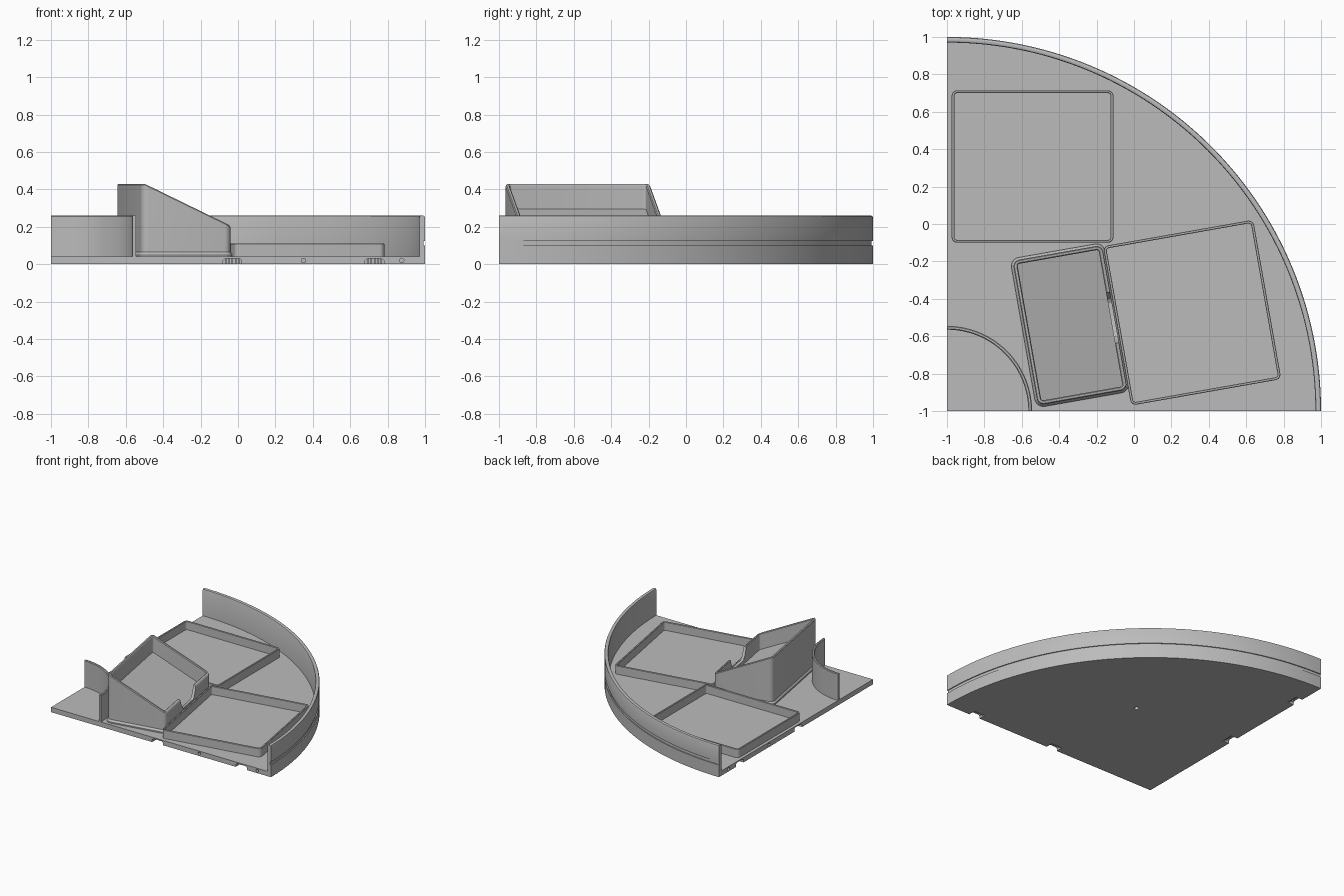
import bpy, bmesh
from math import sin, cos, pi, radians
from mathutils import Matrix, Vector

cube = bpy.data.objects.get("Cube")
if cube:
    bpy.data.objects.remove(cube)

grey = bpy.data.materials.new("plain grey")
grey.use_nodes = True
colour = (0.5, 0.5, 0.5, 1)
grey.diffuse_color = colour
grey.node_tree.nodes["Principled BSDF"].inputs["Base Color"].default_value = colour

CORNER = Vector((-1, -1, 0))   # centre of the quarter circle
FLOOR = 0.04                   # top of the base plate


def finish(name, bm, matrix=Matrix(), smooth=True):
    bmesh.ops.recalc_face_normals(bm, faces=bm.faces)
    mesh = bpy.data.meshes.new(name)
    bm.to_mesh(mesh)
    bm.free()
    mesh.materials.append(grey)
    obj = bpy.data.objects.new(name, mesh)
    obj.matrix_world = matrix
    bpy.context.collection.objects.link(obj)
    if smooth:
        shade(obj)
    return obj


def shade(obj):
    bpy.ops.object.select_all(action='DESELECT')
    obj.select_set(True)
    bpy.context.view_layer.objects.active = obj
    bpy.ops.object.shade_smooth_by_angle(angle=radians(30))


def loft(bm, rings, closed=True):
    """Skin successive point rings and cap both ends."""
    rows = [[bm.verts.new(p) for p in ring] for ring in rings]
    n = len(rows[0])
    for a, b in zip(rows, rows[1:]):
        for i in range(n):
            j = (i + 1) % n
            bm.faces.new((a[i], a[j], b[j], b[i]))
    bm.faces.new(rows[0])
    bm.faces.new(rows[-1])


def rounded(width, length, radius, inset, height, steps=6):
    """Rounded rectangle ring; height may depend on x."""
    r = max(radius - inset, 0.006)
    hx, hy = width / 2 - inset - r, length / 2 - inset - r
    ring = []
    for k, (sx, sy) in enumerate(((1, 1), (-1, 1), (-1, -1), (1, -1))):
        for s in range(steps + 1):
            a = (k + s / steps) * pi / 2
            x, y = sx * hx + r * cos(a), sy * hy + r * sin(a)
            ring.append((x, y, height(x) if callable(height) else height))
    return ring


def quarter_sweep(name, profile, steps=72):
    """Sweep an (r, z) profile through a quarter turn."""
    bm = bmesh.new()
    angles = [i / steps * pi / 2 for i in range(steps + 1)]
    loft(bm, [[(r * cos(a), r * sin(a), z) for r, z in profile] for a in angles])
    return finish(name, bm, Matrix.Translation(CORNER))


def vessel(name, width, length, radius, rings, x, y, turn):
    bm = bmesh.new()
    loft(bm, [rounded(width, length, radius, i, z) for i, z in rings])
    place = Matrix.Translation((x, y, 0)) @ Matrix.Rotation(radians(turn), 4, 'Z')
    return finish(name, bm, place)


def prism(name, outline, depth, matrix=Matrix()):
    """Extrude an (x, z) outline along y, from -depth to depth."""
    bm = bmesh.new()
    loft(bm, [[(x, y, z) for x, z in outline] for y in (-depth, depth)])
    return finish(name, bm, matrix, smooth=False)


def cut(obj, cutters):
    for c in cutters:
        mod = obj.modifiers.new("cut", 'BOOLEAN')
        mod.operation = 'DIFFERENCE'
        mod.solver = 'EXACT'
        mod.object = c
        c.hide_render = True
    bpy.ops.object.select_all(action='DESELECT')
    obj.select_set(True)
    bpy.context.view_layer.objects.active = obj
    for mod in list(obj.modifiers):
        bpy.ops.object.modifier_apply(modifier=mod.name)
    for c in cutters:
        bpy.data.objects.remove(c)
    shade(obj)


def circle(x, z, r, n=16):
    return [(x + r * cos(i * 2 * pi / n), z + r * sin(i * 2 * pi / n)) for i in range(n)]


# Quarter-disc base plate
bm = bmesh.new()
arc = [(1.97 * cos(i / 72 * pi / 2), 1.97 * sin(i / 72 * pi / 2)) for i in range(73)]
loft(bm, [[(x, y, z) for x, y in [(0, 0)] + arc] for z in (0, FLOOR)])
base = finish("base_plate", bm, Matrix.Translation(CORNER))

# Clip slots and pin holes along both straight edges, plus one hole underneath
swap = Matrix(((0, 1, 0, 0), (1, 0, 0, 0), (0, 0, 1, 0), (0, 0, 0, 1)))
cutters = []
for side in (Matrix(), swap):
    for x in (-0.03, 0.73):
        slot = [(x - 0.05, -0.02), (x + 0.05, -0.02), (x + 0.05, 0.02),
                (x + 0.038, 0.03), (x - 0.038, 0.03), (x - 0.05, 0.02)]
        cutters.append(prism("slot_cutter", slot, 0.06, side @ Matrix.Translation((0, -1, 0))))
    for x in (0.35, 0.875):
        cutters.append(prism("pin_cutter", circle(x, 0.02, 0.012), 0.05,
                             side @ Matrix.Translation((0, -1, 0))))
upright = Matrix.Translation((-0.127, -0.122, 0)) @ Matrix.Rotation(pi / 2, 4, 'X')
cutters.append(prism("centre_cutter", circle(0, 0, 0.018), 0.025, upright))
cut(base, cutters)

# Small grip teeth inside the clip slots
bm = bmesh.new()
for side in (Matrix(), swap):
    for x in (-0.03, 0.73):
        for k in range(5):
            spot = Matrix.Translation((x + (k - 2) * 0.018, -0.945, 0.016))
            bmesh.ops.create_cube(bm, size=1, matrix=side @ spot @ Matrix.Diagonal((0.008, 0.012, 0.03, 1)))
finish("slot_teeth", bm, smooth=False)

# Curved outer wall with a shallow outside groove and softened rim
quarter_sweep("outer_wall", [
    (1.97, 0), (2, 0), (2, 0.1), (1.992, 0.1), (1.992, 0.125), (2, 0.125),
    (2, 0.25), (1.997, 0.257), (1.99, 0.26), (1.98, 0.26), (1.973, 0.257), (1.97, 0.25)])

# Curved inner wall
quarter_sweep("inner_wall", [
    (0.435, FLOOR), (0.455, FLOOR), (0.455, 0.255), (0.45, 0.26), (0.44, 0.26), (0.435, 0.255)])

# Two shallow trays
tray = [(0, 0.03), (0, 0.107), (0.003, 0.11), (0.012, 0.11), (0.015, 0.107), (0.015, FLOOR + 0.001)]
vessel("back_tray", 0.865, 0.815, 0.03, tray, -0.5425, 0.3075, 0)
vessel("front_tray", 0.815, 0.865, 0.03, tray, 0.311, -0.474, 10)

# Sloping deep box
W, L = 0.485, 0.785


def rim(x):
    return min(0.43, 0.43 - (x + W / 2 - 0.015) * 0.48)


def rim_edge(x):
    return rim(x) - 0.006


def box_floor(x):
    return 0.305 - (x + W / 2) * 0.48


box = vessel("sloped_box", W, L, 0.035,
             [(-0.012, 0.03), (-0.012, 0.05), (0, 0.065), (0, rim_edge), (0.005, rim),
              (0.017, rim), (0.022, rim_edge), (0.022, box_floor)],
             -0.3425, -0.541, 10)

# Scooped opening in the low side of the box
scoop = [(-0.16, 0.3), (-0.135, 0.2), (-0.12, 0.16), (-0.1, 0.125), (-0.08, 0.115),
         (0.08, 0.115), (0.1, 0.125), (0.12, 0.16), (0.135, 0.2), (0.16, 0.3)]
cut(box, [prism("scoop_cutter", scoop, 0.04,
                box.matrix_world @ Matrix.Translation((W / 2, 0, 0)) @ Matrix.Rotation(pi / 2, 4, 'Z'))])
